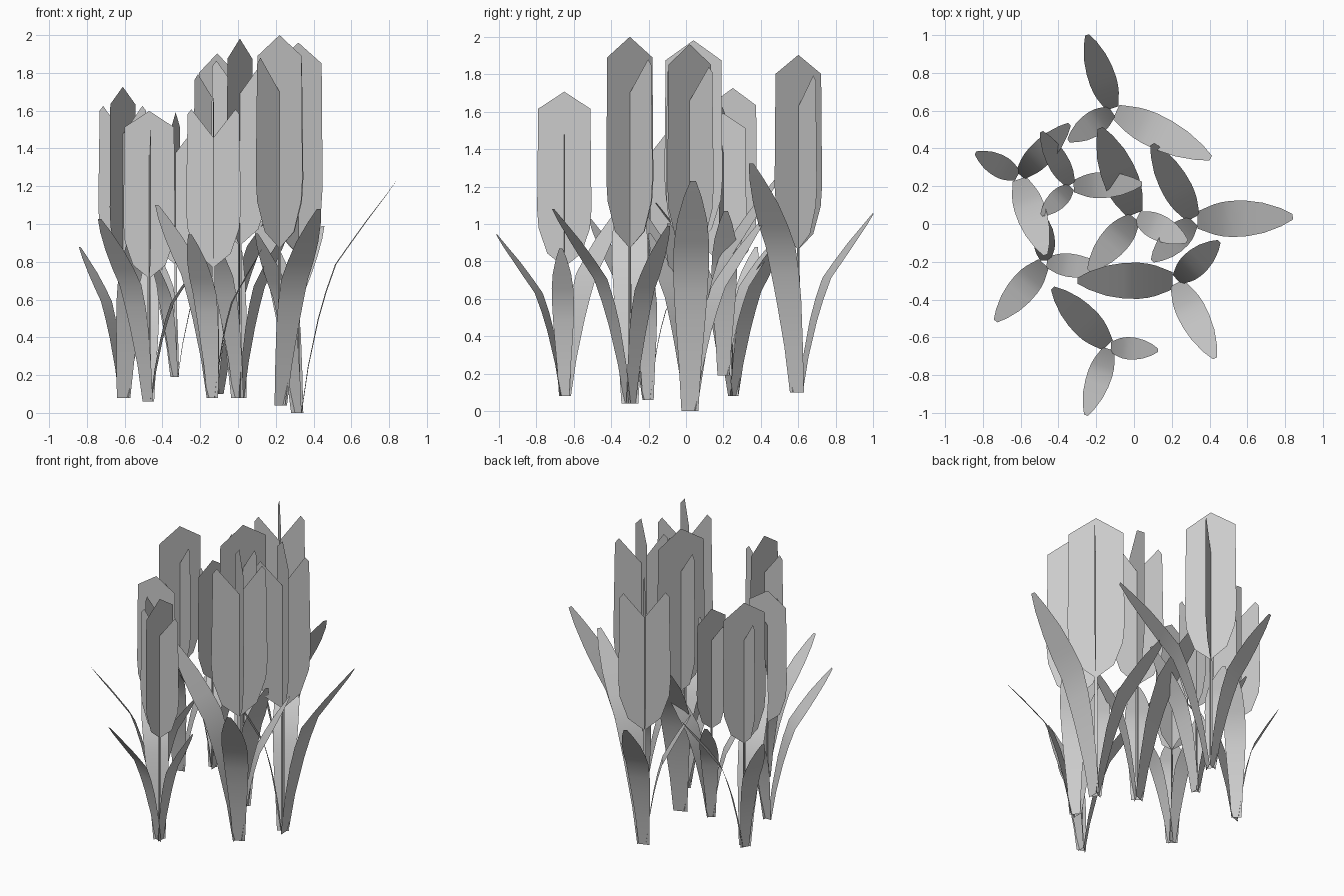
import bpy
from math import cos, sin, radians

cube = bpy.data.objects.get("Cube")
if cube:
    bpy.data.objects.remove(cube, do_unlink=True)

grey = bpy.data.materials.new("plain grey")
grey.use_nodes = True
colour = (0.6, 0.6, 0.6, 1)
grey.diffuse_color = colour
grey.node_tree.nodes["Principled BSDF"].inputs["Base Color"].default_value = colour

# Half outlines as (half width, height), from the bottom up
BOWL = [(0, 0.83), (0.11, 0.92), (0.165, 1.08), (0.175, 1.2)]
PEAKED = BOWL + [(0.168, 1.85), (0, 1.96)]
NOTCHED = BOWL + [(0.165, 1.81), (0.14, 1.84), (0, 1.66)]
STEM = [(0.012, 0.02), (0.01, 0.86)]

# Leaf ribbon: (reach, rise, half width), along its length
RIBBON = [(0.03, 0, 0.045), (0.10, 0.2, 0.06), (0.2, 0.4, 0.08), (0.28, 0.52, 0.09),
          (0.38, 0.64, 0.096), (0.53, 0.73, 0.094), (0.7, 0.83, 0.08),
          (0.88, 0.93, 0.048), (1, 1, 0.015)]

# Leaves of one plant: (angle, reach, rise, width factor)
LEAVES = {"long": (0, 0.52, 1.23, 1.0),
          "middle": (117, 0.46, 1.04, 0.82),
          "short": (222, 0.31, 0.95, 0.74)}

# Plants: x, y, base height, scale, leaf turn, flower turn
PLANTS = {
    "back": (-0.11, 0.60, 0.10, 0.92, -8, -52),
    "left_back": (-0.61, 0.25, 0.08, 0.84, -71, 62),
    "small": (-0.33, 0.20, 0.19, 0.715, 2, 79),
    "left_front": (-0.47, -0.20, 0.06, 0.785, 230, 184),
    "centre": (0.01, 0.04, 0.08, 0.97, 112, 66),
    "right": (0.32, 0.02, 0.0, 1.0, 2, -43),
    "right_front": (0.22, -0.30, 0.04, 1.0, 180, 134),
    "front": (-0.13, -0.65, 0.08, 0.83, 134, 89),
}
# Leaves bent away from the usual arrangement: (extra turn, reach factor, rise factor)
BENT = {"back_long": (-18, 1.2, 1.08), "centre_middle": (0, 0.85, 1),
        "left_front_middle": (5, 0.9, 1)}


def add_object(name, verts, faces, smooth=False):
    mesh = bpy.data.meshes.new(name)
    mesh.from_pydata(verts, [], faces)
    mesh.materials.append(grey)
    mesh.polygons.foreach_set("use_smooth", [smooth] * len(faces))
    mesh.update()
    obj = bpy.data.objects.new(name, mesh)
    bpy.context.collection.objects.link(obj)
    return obj


def place(obj, x, y, z, scale, turn):
    obj.location = (x, y, z)
    obj.scale = (scale,) * 3
    obj.rotation_euler.z = radians(turn)


def upright_card(name, outline):
    """Flat upright sheet, made of two mirrored halves that meet on the axis."""
    verts, faces = [], []
    for side in (1, -1):
        half = [(side * w, 0, h) for w, h in outline]
        # Close along the axis where the outline does not touch it
        if outline[0][0]:
            half.insert(0, (0, 0, outline[0][1]))
        if outline[-1][0]:
            half.append((0, 0, outline[-1][1]))
        start = len(verts)
        ring = list(range(start, start + len(half)))
        faces.append(ring if side > 0 else ring[::-1])
        verts += half
    return add_object(name, verts, faces)


def leaf(name, reach, rise, width):
    """Curved ribbon that leaves the base along +x and arches outward."""
    verts, faces = [], []
    for r, z, w in RIBBON:
        verts += [(r * reach, -w * width, z * rise), (r * reach, w * width, z * rise)]
    for i in range(0, len(verts) - 2, 2):
        faces.append((i, i + 2, i + 3, i + 1))
    return add_object(name, verts, faces, smooth=True)


for plant, (x, y, z, scale, turn, bloom_turn) in PLANTS.items():
    # Crossed flower and stem cards
    for part, outline, quarter in (("peaked_petals", PEAKED, 0), ("notched_petals", NOTCHED, 90),
                                   ("stem", STEM, 0), ("stem_cross", STEM, 90)):
        card = upright_card(f"{plant}_{part}", outline)
        place(card, x, y, z, scale, bloom_turn + quarter)
    # Three arching leaves
    for size, (angle, reach, rise, width) in LEAVES.items():
        name = f"{plant}_{size}"
        extra, far, high = BENT.get(name, (0, 1, 1))
        blade = leaf(name + "_leaf", reach * far, rise * high, width)
        place(blade, x, y, z, scale, turn + angle + extra)
